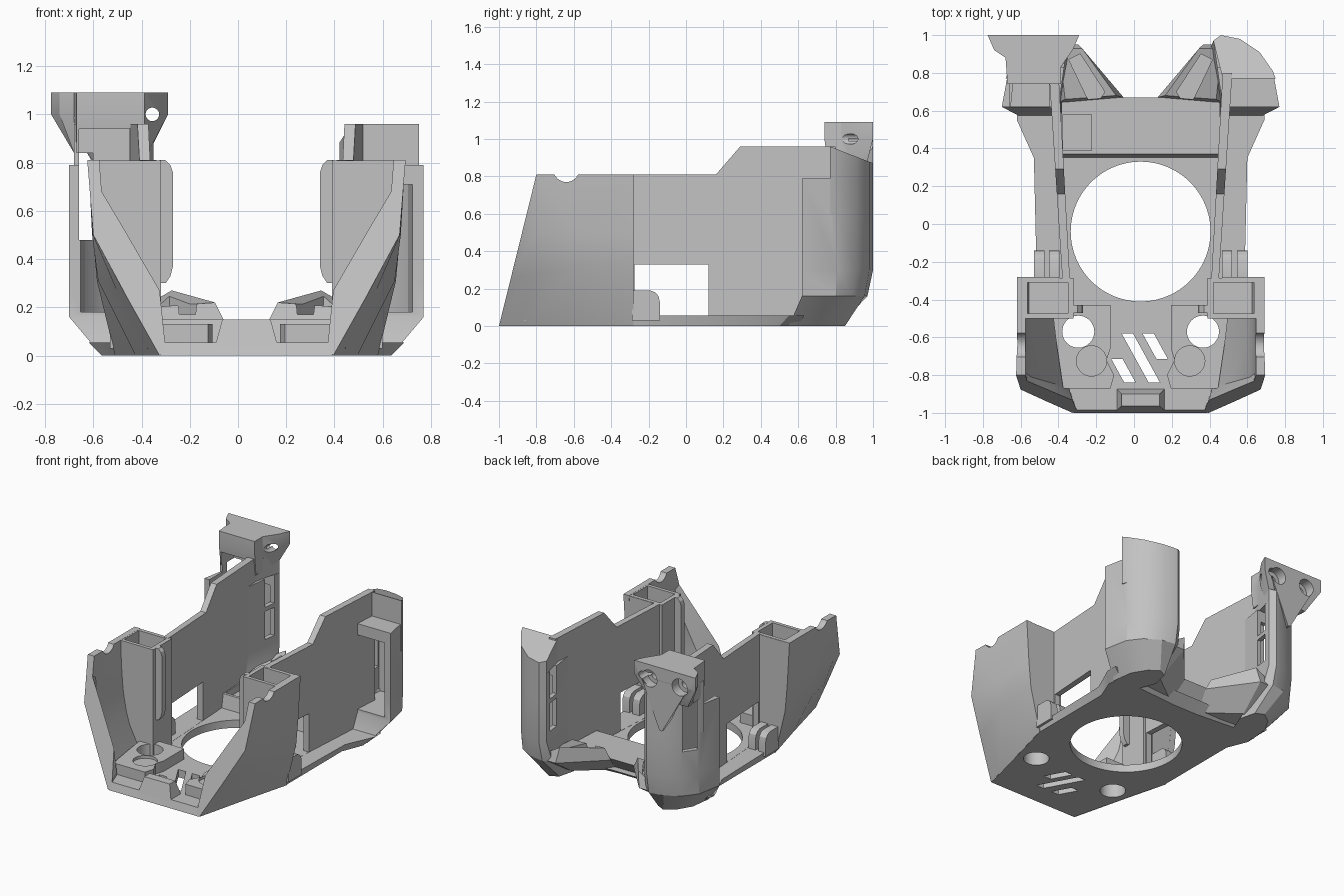
import bpy, bmesh, math
from mathutils import Matrix, Vector

old = bpy.data.objects.get("Cube")
if old:
    bpy.data.objects.remove(old, do_unlink=True)

grey = bpy.data.materials.new("plain grey")
grey.use_nodes = True
grey.diffuse_color = (0.54, 0.54, 0.54, 1)
grey.node_tree.nodes["Principled BSDF"].inputs["Base Color"].default_value = (0.54, 0.54, 0.54, 1)
AXIS = 0.035  # the shell is symmetric about this x


def finish(bm, name):
    bmesh.ops.recalc_face_normals(bm, faces=bm.faces)
    mesh = bpy.data.meshes.new(name)
    bm.to_mesh(mesh)
    bm.free()
    mesh.materials.append(grey)
    obj = bpy.data.objects.new(name, mesh)
    bpy.context.collection.objects.link(obj)
    return obj


def loft(name, rings, s=1):
    """Skin closed rings of (offset from axis, y, z)."""
    bm = bmesh.new()
    loops = [[bm.verts.new((AXIS + s * u, y, z)) for u, y, z in r] for r in rings]
    n = len(loops[0])
    for a, b in zip(loops, loops[1:]):
        for i in range(n):
            bm.faces.new((a[i], a[(i + 1) % n], b[(i + 1) % n], b[i]))
    bm.faces.new(loops[0])
    bm.faces.new(loops[-1])
    return finish(bm, name)


def prism(name, plan, z0, z1, s=1):
    return loft(name, [[(u, y, z) for u, y in plan] for z in (z0, z1)], s)


def box(name, u0, u1, y0, y1, z0, z1, s=1):
    return prism(name, [(u0, y0), (u1, y0), (u1, y1), (u0, y1)], z0, z1, s)


def cylinder(name, centre, axis, r, depth, n=32):
    bm = bmesh.new()
    turn = Vector((0, 0, 1)).rotation_difference(Vector(axis)).to_matrix().to_4x4()
    bmesh.ops.create_cone(bm, cap_ends=True, segments=n, radius1=r, radius2=r,
                          depth=depth, matrix=Matrix.Translation(centre) @ turn)
    return finish(bm, name)


def boolean(obj, *tools, op='DIFFERENCE'):
    for tool in tools:
        mod = obj.modifiers.new("cut", 'BOOLEAN')
        mod.operation, mod.solver, mod.object = op, 'EXACT', tool
        bpy.context.view_layer.objects.active = obj
        bpy.ops.object.modifier_apply(modifier=mod.name)
        bpy.data.objects.remove(tool, do_unlink=True)


def both(plan):
    return plan + [(-u, y) for u, y in reversed(plan)]


# Floor with a large round opening
low = both([(.355, -1), (.54, -.28), (.54, .35), (.60, .5), (.58, .6), (.1, .56)])
high = both([(.36, -.985), (.55, -.28), (.565, .35), (.655, .55), (.655, .63), (.1, .64)])
floor = loft("floor", [[(u, y, 0) for u, y in low], [(u, y, .055) for u, y in high]])
boolean(floor, cylinder("opening", (AXIS, -.04, 0), (0, 0, 1), .37, 1, n=96))

# Diagonal vent slots in the floor
for x, y0, y1 in ((-.065, -.58, -.84), (.045, -.58, -.715), (-.12, -.715, -.84)):
    run = (y0 - y1) * .55
    plan = [(x, y0), (x + .06, y0), (x + .06 + run, y1), (x + run, y1)]
    boolean(floor, prism("slot", [(a - AXIS, b) for a, b in plan], -.1, .2))

# Rear crossbar, sloping in underneath
bar = loft("rear_crossbar", [
    [(-.42, .345, .02), (.42, .345, .02), (.42, .56, .02), (-.42, .56, .02)],
    [(-.42, .37, .15), (.42, .37, .15), (.42, .67, .15), (-.42, .67, .15)]])
boolean(bar, box("pocket", -.41, -.26, .39, .58, .1, .3))

# Front lip
loft("front_lip", [[(-.13, -.99, .04), (.13, -.99, .04), (.13, -.87, .04), (-.13, -.87, .04)],
                   [(-.1, -.963, .15), (.1, -.963, .15), (.1, -.9, .15), (-.1, -.9, .15)]])

# Cheek sections from front to back: start y, lean in y per z, (offset, z) chain
CHEEK = [
    (-1, .247, [(.36, 0), (.5, .25), (.635, .5), (.66, .81),
                (.61, .81), (.6, .68), (.505, .52), (.36, .27), (.335, .03)]),
    (-.87, .12, [(.393, 0), (.538, .27), (.637, .5), (.658, .81),
                 (.61, .81), (.605, .66), (.58, .5), (.475, .25), (.38, .03)]),
    (-.6, 0, [(.46, 0), (.615, .31), (.64, .5), (.655, .81),
              (.61, .81), (.605, .65), (.595, .5), (.56, .31), (.42, .03)]),
    (-.28, 0, [(.545, 0), (.62, .31), (.637, .5), (.655, .81),
               (.61, .81), (.605, .65), (.595, .5), (.575, .31), (.49, .03)])]


def roof(y):
    return .96 - .39 * max(0, y - .77)


def front_recess():
    return box("front_recess", -.66 - AXIS, -.45 - AXIS, .5, .9, .48, .94)


for s, side in ((1, "left"), (-1, "right")):
    # Thin side wall with window
    profile = [(-.3, .02), (-.3, .81), (.16, .81), (.29, .96), (.8, .96), (.8, .02)]
    wall = loft(side + "_wall", [[(.375 + .055 * (y + .28), y, z) for y, z in profile],
                                 [(.415 + .065 * (y + .28), y, z) for y, z in profile]], s)
    boolean(wall, box("window", .2, .7, -.275, .12, .056, .33, s))

    # Flared front cheek, cut off on a slanted front plane
    cheek = loft(side + "_front_cheek", [[(u, y + lean * z, z) for u, z in chain]
                                         for y, lean, chain in CHEEK], s)
    boolean(cheek, cylinder("notch", (AXIS + s * .65, -.64, .84), (1, 0, 0), .07, .5))

    # Hollow post with back plate and rounded fin
    post = loft(side + "_post", [[(.355, -.5, z), (u, -.5, z), (u, -.285, z), (.355, -.285, z)]
                                 for u, z in ((.46, .03), (.585, .31), (.62, .5), (.63, .809))], s)
    boolean(post, box("well", .385, .6, -.475, -.31, .45, 1, s))
    loft(side + "_back_plate", [[(u, y, z) for u, z in ((.43, .02), (.53, .02), (.6, .31), (.65, .808), (.43, .808))]
                                for y in (-.308, -.281)], s)
    fin = [(.36, .3), (.335, .3), (.315, .33), (.305, .37), (.305, .76), (.315, .79), (.335, .81), (.36, .81)]
    loft(side + "_fin", [[(u, y, z) for u, z in fin] for y in (-.47, -.43)], s)

    # Raised mounting pad with a through hole and a shallow round seat
    pad = prism(side + "_mounting_pad", [(.16, -.87), (.14, -.8), (.18, -.72), (.16, -.66),
                                         (.16, -.43), (.47, -.43), (.45, -.6), (.41, -.87)], .03, .13, s)
    hole = (AXIS + s * .33, -.57, 0)
    boolean(pad, cylinder("hole", hole, (0, 0, 1), .085, 1),
            cylinder("seat", (AXIS + s * .26, -.725, .14), (0, 0, 1), .08, .06))
    boolean(floor, cylinder("hole", hole, (0, 0, 1), .085, 1))

    # Pair of rounded tabs behind the post
    tab = [(-.29, .03), (-.29, .19), (-.19, .19), (-.165, .18), (-.147, .16), (-.14, .13), (-.14, .03)]
    for i, u in enumerate((.43, .51)):
        loft(f"{side}_tab_{i + 1}", [[(a, y, z) for y, z in tab] for a in (u, u + .055)], s)

    # Rear corner tower: tapered foot, faceted shell, sloping roof
    mid = [(.435, .62), (.385, .97), (.425, 1), (.525, .98), (.63, .91), (.70, .81), (.735, .62)]
    foot = [(.42, .55), (.36, .70), (.39, .82), (.45, .85), (.52, .8), (.58, .7), (.60, .55)]
    knee = [(.43, .62), (.37, .93), (.42, .97), (.525, .955), (.63, .89), (.70, .80), (.735, .62)]
    tower = loft(side + "_tower", [[(u, y, z) for u, y in ring] for ring, z in
                                   ((foot, 0), (knee, .16), (mid, .3), (mid, .79))], s)
    cap = [(.435, .77)] + mid[1:-1] + [(.715, .77)]
    top = loft("tower_top", [[(u, y, .6) for u, y in cap], [(u, y, roof(y)) for u, y in cap]], s)
    boolean(tower, top, op='UNION')
    hollow = [(.475, .5), (.425, .93), (.525, .945), (.61, .885), (.67, .79), (.70, .5)]
    boolean(tower, prism("hollow", hollow, .18, .71, s))
    for z in (.36, .59):
        boolean(tower, box("slit", .3, .48, .83, .92, z, z + .2, s))

    # Hooked wedge between crossbar and tower, with a channel in its top
    hook = loft(side + "_hook", [
        [(.12, .56, .02), (.36, .74, .02), (.45, .74, .02), (.45, .56, .02)],
        [(.09, .67, .14), (.33, .95, .16), (.44, .95, .16), (.44, .64, .14)],
        [(.13, .68, .22), (.31, .93, .27), (.43, .93, .2), (.40, .66, .2)]], s)
    boolean(hook, prism("channel", [(.19, .70), (.32, .90), (.38, .87), (.25, .6)], .17, .4, s))

# Screw bracket on top of the right tower
boolean(tower, front_recess())
head = [(-.775, 1), (-.74, .92), (-.68, .88), (-.67, .74), (-.387, .74), (-.387, .83), (-.32, .93), (-.29, 1)]
neck = [(-.68, .95), (-.68, .91), (-.675, .88), (-.67, .76), (-.39, .76), (-.385, .83), (-.375, .9), (-.37, .96)]
bracket = loft("screw_bracket", [[(x - AXIS, y, z) for x, y in ring]
                                 for ring, z in ((neck, .84), (head, 1.0), (head, 1.09))])
gusset = loft("gusset", [[(x - AXIS, y, z) for x, y, z in ring] for ring in (
    [(-.51, .999, .64), (-.49, .999, .64), (-.50, .93, .64)],
    [(-.73, .999, 1.02), (-.33, .999, 1.02), (-.5, .85, 1.02)])])
boolean(bracket, gusset, op='UNION')
boolean(bracket, front_recess())
for x in (-.41, -.65):
    boolean(bracket, cylinder("recess", (x, .98, .99), (0, 1, 0), .06, .1),
            cylinder("bore", (x, .94, .99), (0, 1, 0), .03, .14))
boolean(bracket, cylinder("cross_bore", (-.355, .9, 1.0), (0, 1, 0), .028, .5))

# Flat facets, with only gentle bends smoothed
for obj in bpy.context.collection.objects:
    if obj.type == 'MESH' and grey.name in obj.data.materials:
        bpy.ops.object.select_all(action='DESELECT')
        obj.select_set(True)
        bpy.context.view_layer.objects.active = obj
        bpy.ops.object.shade_smooth_by_angle(angle=math.radians(25))
